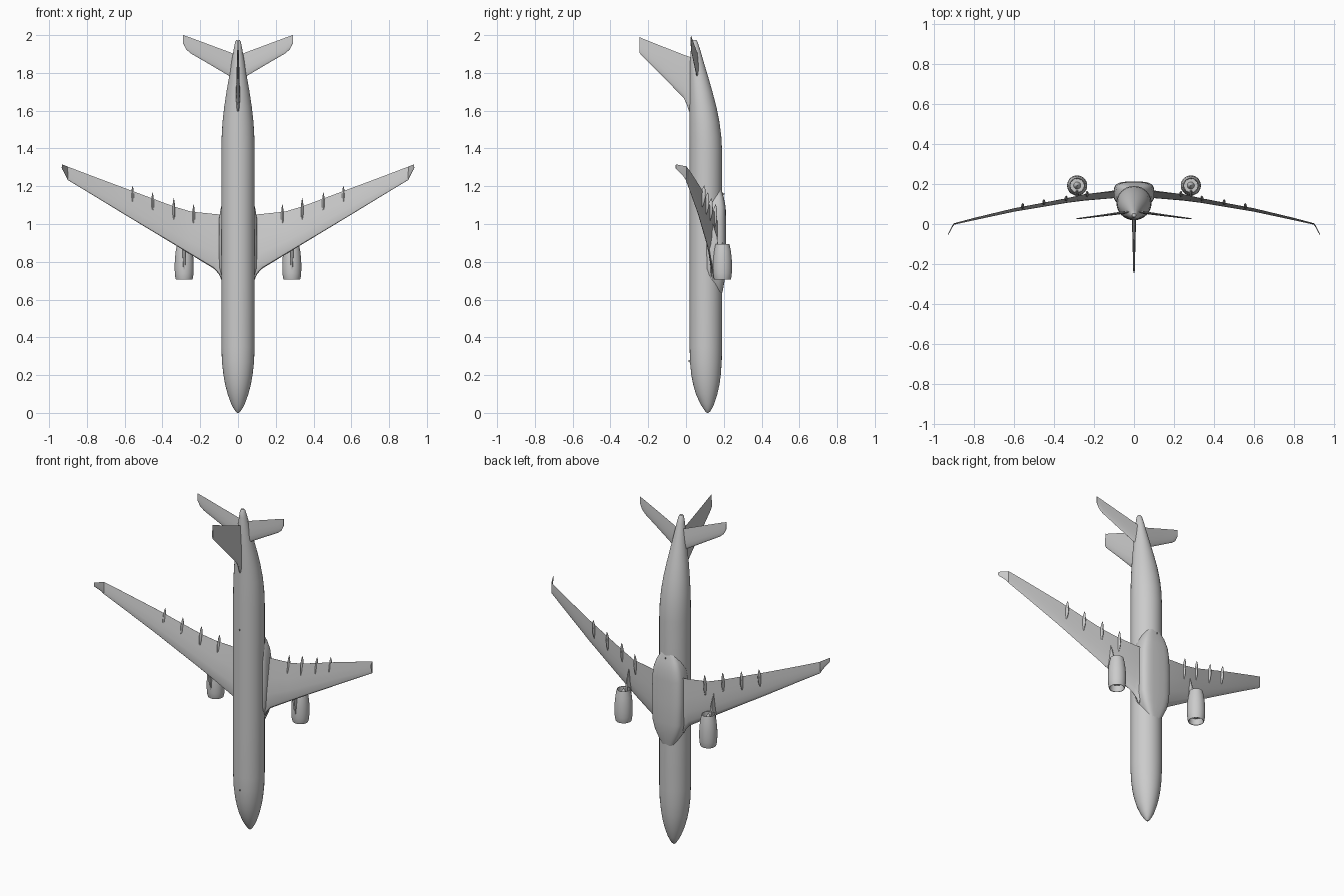
import bpy, bmesh, math
from mathutils import Vector

cube = bpy.data.objects.get("Cube")
if cube:
    bpy.data.objects.remove(cube, do_unlink=True)

grey = bpy.data.materials.new("light grey paint")
grey.use_nodes = True
grey.diffuse_color = (0.6, 0.6, 0.6, 1)
grey.node_tree.nodes["Principled BSDF"].inputs["Base Color"].default_value = (0.6, 0.6, 0.6, 1)


def finish(name, bm, mirror=False, angle=35):
    """Turn a bmesh into a smooth-shaded object, mirrored across x if asked."""
    bmesh.ops.remove_doubles(bm, verts=bm.verts, dist=1e-5)
    bmesh.ops.recalc_face_normals(bm, faces=bm.faces)
    me = bpy.data.meshes.new(name)
    bm.to_mesh(me)
    bm.free()
    me.materials.append(grey)
    ob = bpy.data.objects.new(name, me)
    bpy.context.collection.objects.link(ob)
    bpy.ops.object.select_all(action='DESELECT')
    bpy.context.view_layer.objects.active = ob
    ob.select_set(True)
    bpy.ops.object.shade_smooth_by_angle(angle=math.radians(angle))
    if mirror:
        mod = ob.modifiers.new("mirror", 'MIRROR')
        mod.use_mirror_merge = False
    return ob


def loft(name, rings, **kw):
    """Skin a list of equal-length closed rings and cap both ends."""
    bm = bmesh.new()
    vs = [[bm.verts.new(p) for p in r] for r in rings]
    n = len(vs[0])
    for a, b in zip(vs, vs[1:]):
        for i in range(n):
            j = (i + 1) % n
            bm.faces.new((a[i], a[j], b[j], b[i]))
    bm.faces.new(vs[0])
    bm.faces.new(vs[-1])
    return finish(name, bm, **kw)


def oval(z, w, y0, y1, power=2.0, n=32):
    """Cross-section of half width w between y0 and y1 (power > 2 is boxier)."""
    cy, h, e = (y0 + y1) / 2, (y1 - y0) / 2, 2 / power
    pts = []
    for i in range(n):
        a = 2 * math.pi * i / n
        c, s = math.cos(a), math.sin(a)
        pts.append((w * math.copysign(abs(c) ** e, c),
                    cy + h * math.copysign(abs(s) ** e, s), z))
    return pts


FOIL = [(0, 0), (.02, .2), (.1, .4), (.3, .5), (.6, .36), (.85, .14), (1, .02)]


def foil(le, te, t, normal):
    """Aerofoil ring between a leading and a trailing point."""
    le, te, nrm = Vector(le), Vector(te), Vector(normal).normalized()
    loop = FOIL + [(c, -h) for c, h in reversed(FOIL[1:])]
    return [le.lerp(te, c) + nrm * h * t for c, h in loop]


def lathe(name, profile, x, y, n=28, **kw):
    """Revolve (radius, z) points about a vertical axis at x, y."""
    return loft_open(name, [[(x + r * math.cos(2 * math.pi * i / n),
                              y + r * math.sin(2 * math.pi * i / n), z)
                             for i in range(n)] for r, z in profile], **kw)


def loft_open(name, rings, **kw):
    return loft(name, rings, **kw)


# Fuselage: z, half width, upper y, lower y
body = [(0.0, .004, .111, .119), (.008, .013, .102, .128), (.025, .024, .09, .139),
        (.05, .037, .075, .15), (.1, .055, .052, .166), (.15, .068, .038, .177),
        (.2, .077, .028, .184), (.27, .085, .021, .189), (.35, .088, .019, .191),
        (.7, .088, .019, .191), (1.05, .088, .019, .191), (1.38, .088, .019, .191),
        (1.46, .0865, .019, .187), (1.54, .082, .019, .177), (1.62, .073, .019, .161),
        (1.7, .061, .019, .14), (1.78, .047, .02, .117), (1.86, .034, .022, .093),
        (1.93, .022, .026, .073), (1.965, .015, .03, .061), (1.975, .009, .036, .054)]
loft("fuselage", [oval(*s) for s in body])

# Belly fairing with a flat underside
belly = [(.62, .035, .12, .188), (.66, .06, .11, .197), (.71, .084, .1, .206),
         (.77, .1, .095, .212), (.9, .102, .095, .213), (1.03, .1, .095, .212),
         (1.09, .09, .1, .21), (1.14, .072, .11, .2), (1.19, .04, .12, .186)]
loft("belly_fairing", [oval(*s, power=3.4) for s in belly], angle=30)

# Wings: x, leading y z, trailing y z, thickness
wing = [(.0, .145, .70, .165, 1.045, .04), (.088, .143, .705, .165, 1.05, .038),
        (.1, .142, .733, .164, 1.051, .036), (.125, .139, .762, .161, 1.053, .034),
        (.25, .125, .838, .149, 1.066, .026), (.34, .112, .893, .128, 1.093, .02),
        (.6, .066, 1.05, .079, 1.19, .013), (.8, .022, 1.172, .031, 1.265, .009),
        (.905, -.002, 1.235, .003, 1.305, .006)]
loft("wings", [foil((x, a, b), (x, c, d), t, (0, 1, 0)) for x, a, b, c, d, t in wing],
     mirror=True)

# Winglets
winglet = [(.903, -.002, 1.235, .003, 1.305, .006), (.912, -.016, 1.256, -.013, 1.308, .005),
           (.932, -.054, 1.293, -.054, 1.316, .003)]
loft("winglets", [foil((x, a, b), (x, c, d), t, (.8, .6, 0)) for x, a, b, c, d, t in winglet],
     mirror=True)

# Horizontal stabilisers
tailplane = [(.0, .064, 1.757, .064, 1.893, .016), (.04, .059, 1.78, .059, 1.908, .014),
             (.15, .044, 1.845, .044, 1.949, .01), (.25, .031, 1.903, .031, 1.986, .007),
             (.275, .028, 1.925, .028, 1.995, .006), (.29, .026, 1.957, .026, 2.0, .004)]
loft("horizontal_stabilisers",
     [foil((x, a, b), (x, c, d), t, (0, 1, 0)) for x, a, b, c, d, t in tailplane], mirror=True)

# Vertical fin: y, leading z, trailing z, thickness
fin = [(.045, 1.56, 1.875, .022), (.016, 1.598, 1.886, .021), (.002, 1.637, 1.891, .02),
       (-.012, 1.667, 1.896, .019), (-.13, 1.788, 1.942, .013), (-.235, 1.893, 1.984, .008),
       (-.245, 1.905, 1.99, .005)]
loft("vertical_fin", [foil((0, y, a), (0, y, b), t, (1, 0, 0)) for y, a, b, t in fin])

# Engines: spinner, fan face, intake lip, cowl, nozzle and exhaust plug
EX, EY = .285, .193
engine = [(.0005, .722), (.007, .73), (.012, .742), (.038, .744), (.039, .715), (.041, .706),
          (.0435, .705), (.047, .718), (.0495, .74), (.0505, .77), (.0495, .81), (.045, .855),
          (.037, .895), (.0345, .894), (.034, .86), (.018, .86), (.012, .88), (.0005, .903)]
lathe("engines", engine, EX, EY, mirror=True)

# Engine pylons: z, upper y, lower y, half width
pylon = [(.745, .146, .16, .002), (.78, .138, .165, .006), (.83, .128, .165, .008),
         (.88, .12, .17, .008), (.93, .122, .166, .006), (1.0, .127, .143, .001)]
loft("engine_pylons", [[(EX + x, y, z) for x, y, z in oval(z, w, a, b, 4, 12)]
                       for z, a, b, w in pylon], mirror=True)

# Flap track fairings under the trailing edge: x, y, aft end z
for i, (x, y, z) in enumerate([(.235, .157, 1.105), (.34, .134, 1.138),
                               (.452, .115, 1.168), (.558, .096, 1.203)]):
    length = .14 - .008 * i
    rings = []
    for f, r in [(0, .05), (.12, .55), (.35, 1), (.6, 1), (.85, .6), (1, .05)]:
        yy = y - .012 * (1 - f)
        rings.append([(x + px, py, pz) for px, py, pz in
                      oval(z - length * (1 - f), .0075 * r, yy - .013 * r, yy + .013 * r, 2, 12)])
    loft(f"flap_fairings_{i + 1}", rings, mirror=True)

# Small blade antennas on the back and belly
for name, y, z, d in [("front_antenna", .021, .265, -1), ("rear_antenna", .019, 1.24, -1),
                      ("belly_antenna", .195, 1.15, 1)]:
    loft(name, [foil((0, y - d * .006, z), (0, y - d * .006, z + .014), .003, (1, 0, 0)),
                foil((0, y + d * .008, z + .006), (0, y + d * .008, z + .014), .002, (1, 0, 0))])
